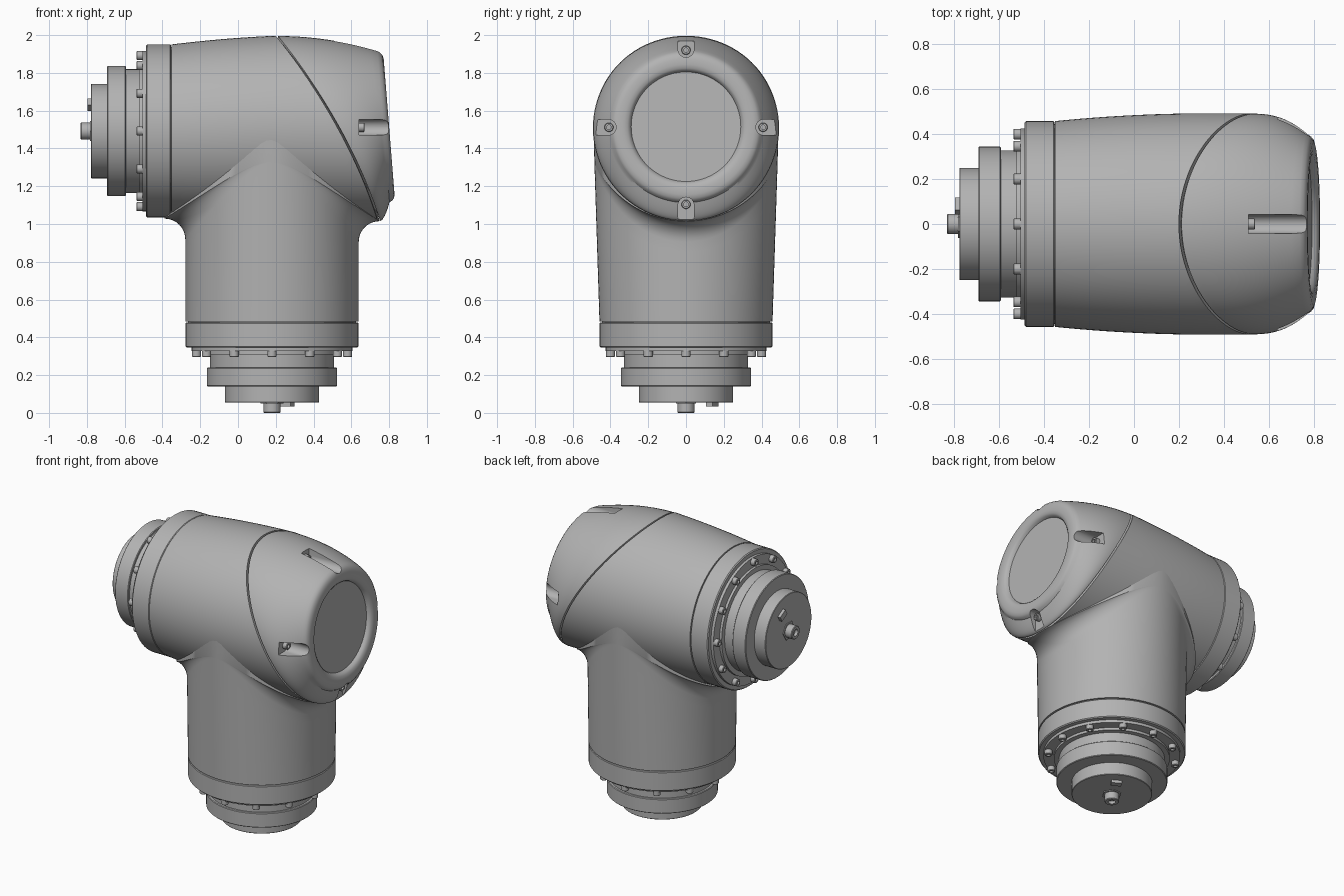
import bpy, bmesh
from math import sin, cos, pi, sqrt, radians
from mathutils import Matrix, Vector

cube = bpy.data.objects.get("Cube")
if cube:
    bpy.data.objects.remove(cube, do_unlink=True)

grey = bpy.data.materials.new("cast_grey")
grey.use_nodes = True
tone = (0.45, 0.45, 0.45, 1)
grey.diffuse_color = tone
grey.node_tree.nodes["Principled BSDF"].inputs["Base Color"].default_value = tone

SEG = 96
ANGLES = [2 * pi * i / SEG for i in range(SEG)]


def finish(name, bm, matrix=Matrix()):
    bmesh.ops.recalc_face_normals(bm, faces=bm.faces)
    mesh = bpy.data.meshes.new(name)
    bm.to_mesh(mesh)
    bm.free()
    mesh.transform(matrix)
    mesh.materials.append(grey)
    ob = bpy.data.objects.new(name, mesh)
    bpy.context.collection.objects.link(ob)
    smooth(ob)
    return ob


def smooth(ob):
    bpy.ops.object.select_all(action='DESELECT')
    ob.select_set(True)
    bpy.context.view_layer.objects.active = ob
    bpy.ops.object.shade_smooth_by_angle(angle=radians(32))


def add_loft(bm, rings):
    """Closed skin over rings of points, each end fanned to its centre."""
    rows = [[bm.verts.new(p) for p in ring] for ring in rings]
    n = len(rows[0])
    for a, b in zip(rows, rows[1:]):
        for i in range(n):
            j = (i + 1) % n
            bm.faces.new((a[i], a[j], b[j], b[i]))
    for row in (rows[0], rows[-1]):
        hub = bm.verts.new(sum((v.co for v in row), Vector()) / n)
        for i in range(n):
            bm.faces.new((row[i], row[(i + 1) % n], hub))


def loft(name, rings, matrix=Matrix()):
    bm = bmesh.new()
    add_loft(bm, rings)
    return finish(name, bm, matrix)


def turned(profile, seg=SEG, at=(0, 0)):
    """Rings for a profile of (radius, height) about z."""
    return [[(at[0] + r * cos(2 * pi * i / seg), at[1] + r * sin(2 * pi * i / seg), h)
             for i in range(seg)] for r, h in profile]


# Main barrel shape: centre height and radius along x, and the slanted seam
def barrel(x):
    u = min(1, max(0, (x + 0.365) / 0.7))
    return 1.492 + 0.016 * u, 0.457 + 0.036 * (1 - (1 - u) ** 2)


def seam_x(a):
    w = (1 - sin(a)) / 2
    return 0.2 + 0.77 * w - 0.23 * w * w


def barrel_point(x, a, shrink=0):
    c, r = barrel(x)
    return Vector((x, (r - shrink) * cos(a), c + (r - shrink) * sin(a)))


START = -0.351
rings = [[barrel_point(START, a, 0.012) for a in ANGLES]]
for k in range(17):
    rings.append([barrel_point(START + k / 16 * (seam_x(a) - START), a) for a in ANGLES])
rings.append([barrel_point(seam_x(a), a, 0.014) for a in ANGLES])
loft("elbow_barrel", rings)


# Upright column that flares into the underside of the barrel
def column_rings():
    lines = []
    for a in ANGLES:
        x0 = 0.18 + 0.459 * cos(a)
        c, r = barrel(x0)
        top = c - sqrt(r * r - (0.458 * sin(a)) ** 2)
        fillet = 0.11 * abs(cos(a))

        def at(z, out=0, inset=0):
            depth = 0.458 + 0.032 * (z - 0.48) - inset
            return (x0 + (out - inset) * cos(a), depth * sin(a), z)

        line = [at(0.485, 0, 0.012)]
        line += [at(0.485 + k / 8 * (top - fillet - 0.485)) for k in range(9)]
        for k in range(1, 9):
            f = k / 8 * pi / 2
            line.append(at(top - fillet + fillet * sin(f), fillet * (1 - cos(f))))
        line.append(at(1.5, 0, 0.002))
        lines.append(line)
    return list(zip(*lines))


loft("elbow_column", column_rings())


# End cover: bulges from the slanted seam to a round, slightly tilted rim
def rim_point(a, r, out=0):
    return Vector((0.80 - 0.08 * r * sin(a) + out, r * cos(a), 1.515 + r * sin(a)))


def cover_point(a, t):
    p0 = barrel_point(seam_x(a) + 0.012, a, 0.002)
    p2 = rim_point(a, 0.402, -0.03)
    p1 = Vector(((p0.x + p2.x) / 2, p0.y, p0.z))
    return p0 * (1 - t) ** 2 + p1 * 2 * t * (1 - t) + p2 * t * t


rings = [[barrel_point(seam_x(a) + 0.01, a, 0.014) for a in ANGLES]]
rings += [[cover_point(a, k / 14) for a in ANGLES] for k in range(15)]
for r, out in ((0.393, -0.015), (0.38, -0.005), (0.36, 0), (0.33, 0),
               (0.31, -0.004), (0.297, -0.014), (0.29, -0.03)):
    rings.append([rim_point(a, r, out) for a in ANGLES])
cover = loft("end_cover", rings)

# Screw pockets cut into the cover at top, bottom and both sides
POCKETS = ((0, 0.51), (pi / 2, 0.64), (pi, 0.765), (-pi / 2, 0.64))
outline = [(0.042, 0.6), (-0.042, 0.6)]
outline += [(-0.042 * cos(pi * k / 12), 0.412 - 0.042 * sin(pi * k / 12)) for k in range(13)]
bm = bmesh.new()
for turn, x0 in POCKETS:
    spin = Matrix.Translation((0, 0, 1.512)) @ Matrix.Rotation(turn, 4, 'X')
    add_loft(bm, [[spin @ Vector((x, y, z)) for y, z in outline] for x in (x0, 1.0)])
cutter = finish("pocket_cutter", bm)
cutter.hide_render = True
mod = cover.modifiers.new("pockets", 'BOOLEAN')
mod.operation = 'DIFFERENCE'
mod.solver = 'EXACT'
mod.object = cutter
bpy.context.view_layer.objects.active = cover
bpy.ops.object.modifier_apply(modifier=mod.name)
bpy.data.objects.remove(cutter, do_unlink=True)
smooth(cover)

# Socket screws standing in the pockets
SCREW = [(0.024, -0.01), (0.024, 0.027), (0.021, 0.03), (0.012, 0.03), (0.012, 0.015)]
for i, (turn, x0) in enumerate(POCKETS):
    place = (Matrix.Translation((0, 0, 1.512)) @ Matrix.Rotation(turn, 4, 'X')
             @ Matrix.Translation((x0, 0, 0.408)) @ Matrix.Rotation(pi / 2, 4, 'Y'))
    loft(f"cover_screw_{i + 1}", turned(SCREW, 20), place)


# Output flange, built from the tip of its pin upwards and used twice
def flange(prefix, place):
    loft(prefix + "_band", turned([(0.43, 0.346), (0.452, 0.346), (0.458, 0.352), (0.458, 0.474),
                                   (0.454, 0.478), (0.446, 0.479), (0.446, 0.5)]), place)
    loft(prefix + "_bolt_plate", turned([(0.425, 0.36), (0.425, 0.327), (0.36, 0.327),
                                         (0.36, 0.31), (0.33, 0.31)]), place)
    loft(prefix + "_hub", turned([(0.328, 0.34), (0.328, 0.24), (0.341, 0.24), (0.345, 0.236),
                                  (0.345, 0.144), (0.341, 0.14), (0.25, 0.14),
                                  (0.25, 0.058), (0.247, 0.055)]), place)
    loft(prefix + "_pin_collar", turned([(0.062, 0.06), (0.062, 0.05)], 6), place)
    loft(prefix + "_pin", turned([(0.045, 0.07), (0.045, 0.004), (0.041, 0),
                                  (0.023, 0), (0.023, 0.02)], 32), place)
    bm = bmesh.new()
    for k in range(12):
        a = k * pi / 6
        add_loft(bm, turned([(0.024, 0.335), (0.024, 0.299), (0.021, 0.296), (0.011, 0.296),
                             (0.011, 0.308)], 16, (0.4 * cos(a), 0.4 * sin(a))))
    finish(prefix + "_bolts", bm, place)
    bm = bmesh.new()
    bmesh.ops.create_cube(bm, size=1, matrix=Matrix.Rotation(pi / 3, 4, 'Z')
                          @ Matrix.Translation((0.16, 0, 0.05)) @ Matrix.Diagonal((0.04, 0.065, 0.03, 1)))
    finish(prefix + "_key", bm, place)


flange("lower", Matrix.Translation((0.18, 0, 0)))
flange("side", Matrix.Translation((-0.833, 0, 1.492))
       @ Matrix.Rotation(pi / 2, 4, 'Y') @ Matrix.Rotation(pi / 2, 4, 'Z'))
